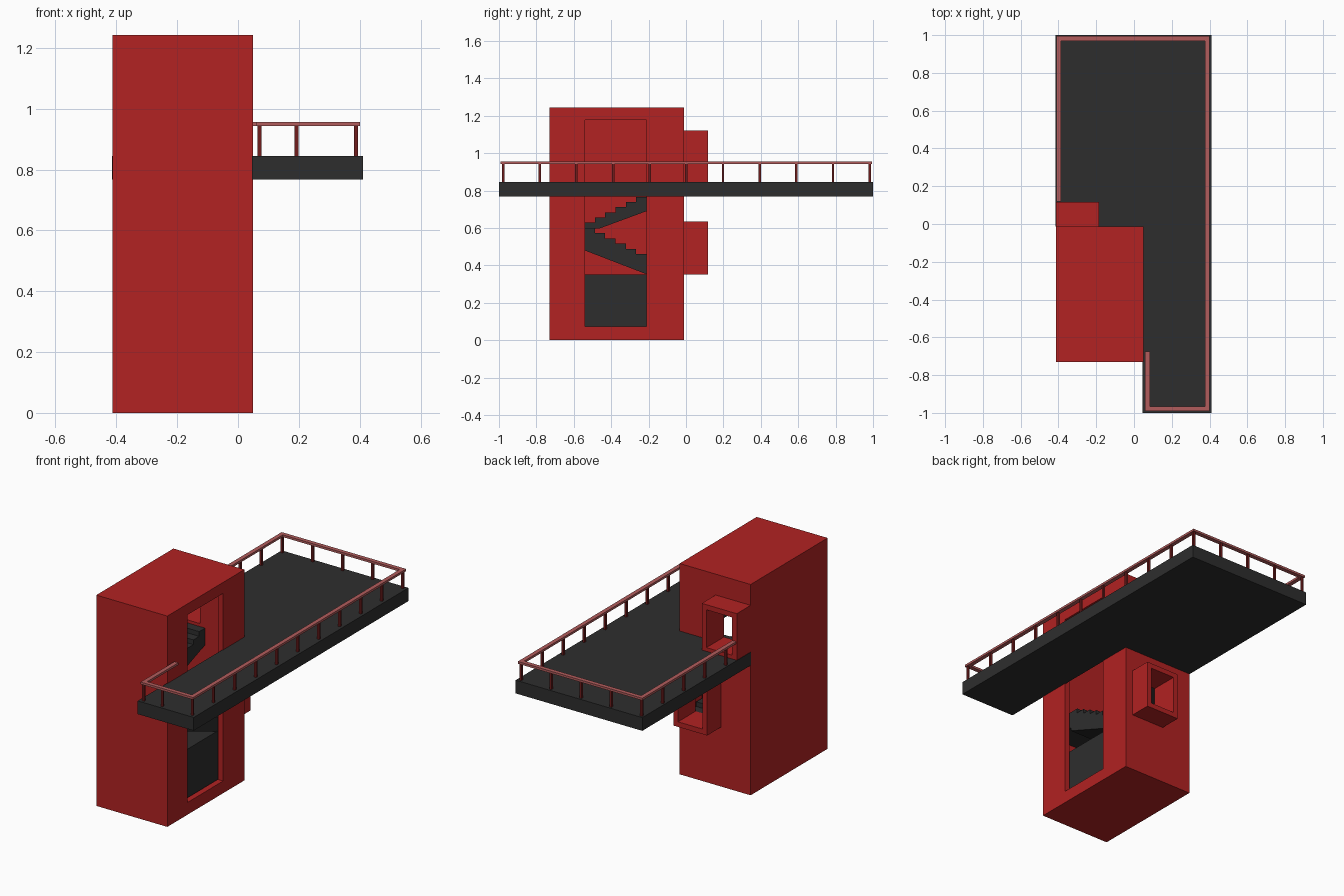
import bpy, bmesh
from mathutils import Vector

if "Cube" in bpy.data.objects:
    bpy.data.objects.remove(bpy.data.objects["Cube"])


def material(name, r, g, b):
    m = bpy.data.materials.new(name)
    m.use_nodes = True
    m.diffuse_color = (r, g, b, 1)
    m.node_tree.nodes["Principled BSDF"].inputs["Base Color"].default_value = (r, g, b, 1)
    return m


RED = material("tower red", 0.445, 0.016, 0.016)
DARK = material("charcoal", 0.027, 0.027, 0.027)
PINK = material("handrail pale red", 0.445, 0.107, 0.107)
MAROON = material("post maroon", 0.16, 0.012, 0.012)


def finish(name, bm, mat):
    bmesh.ops.recalc_face_normals(bm, faces=bm.faces)
    mesh = bpy.data.meshes.new(name)
    bm.to_mesh(mesh)
    bm.free()
    if mat:
        mesh.materials.append(mat)
    ob = bpy.data.objects.new(name, mesh)
    bpy.context.collection.objects.link(ob)
    return ob


def box(name, xs, ys, zs, mat=None):
    bm = bmesh.new()
    bmesh.ops.create_cube(bm, size=1)
    for v in bm.verts:
        v.co = [lo + (c + 0.5) * (hi - lo) for c, (lo, hi) in zip(v.co, (xs, ys, zs))]
    return finish(name, bm, mat)


def prism(name, points, offset, mat):
    """Extrude a closed flat outline along an offset."""
    bm = bmesh.new()
    face = bm.faces.new([bm.verts.new(p) for p in points])
    new = bmesh.ops.extrude_face_region(bm, geom=[face])["geom"]
    bmesh.ops.translate(bm, vec=offset, verts=[g for g in new if isinstance(g, bmesh.types.BMVert)])
    return finish(name, bm, mat)


def cut(target, cutters):
    for c in cutters:
        mod = target.modifiers.new("cut", 'BOOLEAN')
        mod.operation, mod.solver, mod.object = 'DIFFERENCE', 'EXACT', c
    bpy.context.view_layer.update()
    mesh = bpy.data.meshes.new_from_object(
        target.evaluated_get(bpy.context.evaluated_depsgraph_get()))
    target.modifiers.clear()
    target.data = mesh


# Hollow tower with a tall side opening and two rear doorways
WALL = 0.035
X0, X1, Y0, Y1, TOP = -0.413, 0.05, -0.73, -0.012, 1.243
IX0, IX1, IY0, IY1 = X0 + WALL, X1 - WALL, Y0 + WALL, Y1 - WALL
tower = box("tower", (X0, X1), (Y0, Y1), (0, TOP), RED)
room = box("room_cutter", (IX0, IX1), (IY0, IY1), (0.06, TOP - WALL))
side = box("opening_cutter", (0, 0.1), (-0.54, -0.21), (0.072, 1.178))
cutters = [room, side]
portals = []
for name, xs, zs in (("lower_portal", (-0.22, 0.0), (0.35, 0.635)),
                     ("upper_portal", (X0, -0.185), (0.837, 1.12))):
    frame = 0.03
    hole = box(name + "_cutter", (xs[0] + frame, xs[1] - frame), (-0.07, 0.2),
               (zs[0] + frame, zs[1] - frame))
    portals.append((box(name, xs, (Y1, 0.117), zs, RED), hole))
    cutters.append(hole)
cut(tower, cutters)
for portal, hole in portals:
    cut(portal, [hole])
for c in cutters:
    bpy.data.objects.remove(c)

# Stair core: solid base, two stepped flights and a landing between them
MID = (IX0 + IX1) / 2
TREAD, RISE, STEPS = 0.055, 0.0277, 9
box("stair_base", (IX0, IX1 - 0.01), (IY0, IY1), (0.06, 0.35), DARK)


def flight(name, x, width, start, direction, z, underside):
    pts = []
    for i in range(STEPS):
        y = start + direction * i * TREAD
        pts += [(x, y, z + RISE * i), (x, y, z + RISE * (i + 1))]
    end = start + direction * STEPS * TREAD
    pts.append((x, end, z + RISE * STEPS))
    pts += [(x, y, h) for y, h in underside]
    prism(name, pts, Vector((width, 0, 0)), DARK)


flight("lower_flight", MID, IX1 - 0.01 - MID, IY1, -1, 0.35,
       [(-0.542, 0.48), (-0.21, 0.352)])
flight("upper_flight", IX0, MID - IX0, -0.542, 1, 0.6,
       [(IY1, 0.75), (-0.46, 0.598), (-0.542, 0.59)])
box("stair_landing", (IX0, IX1 - 0.01), (IY0, -0.541), (0.5, 0.6), DARK)

# L-shaped deck wrapping the tower
DECK0, DECK1, EDGE = 0.767, 0.845, 0.411
outline = [(X1 - 0.004, -1), (EDGE, -1), (EDGE, 1), (-0.415, 1), (-0.415, Y1), (X1 - 0.004, Y1)]
prism("deck", [(x, y, DECK0) for x, y in outline], Vector((0, 0, DECK1 - DECK0)), DARK)

# Handrail: flat bars following the deck edge, butted at the corners
W, RAIL0, RAIL1 = 0.0125, 0.943, 0.956
path = [(0.071, -0.675), (0.071, -0.978), (0.388, -0.978), (0.388, 0.982), (-0.399, 0.982), (-0.399, 0.12)]
for i, (a, b) in enumerate(zip(path, path[1:])):
    lo, hi = [min(p) for p in zip(a, b)], [max(p) for p in zip(a, b)]
    if a[0] == b[0]:
        grow = (W, -W if 0 < i < 4 else 0)
        ys = (lo[1] + W, hi[1] - W) if i == 2 else ((lo[1] + W, hi[1]) if i == 0 else (lo[1], hi[1] - W))
        xs = (lo[0] - W, hi[0] + W)
    else:
        xs, ys = (lo[0] - W, hi[0] + W), (lo[1] - W, hi[1] + W)
    box(f"handrail_{i + 1}", xs, ys, (RAIL0, RAIL1), PINK)

# Evenly spaced posts under the rail
GAP = 0.196
spots = [(0.388, -0.978 + GAP * i) for i in range(11)]
spots += [(0.388 - GAP * i, 0.982) for i in range(1, 4)]
spots += [(-0.399, 0.982 - GAP * i) for i in range(5)]
spots += [(0.388 - GAP, -0.978), (0.071, -0.978)]
for i, (x, y) in enumerate(spots):
    r = 0.0065
    box(f"rail_post_{i + 1}", (x - r, x + r), (y - r, y + r), (DECK1, RAIL0), MAROON)
